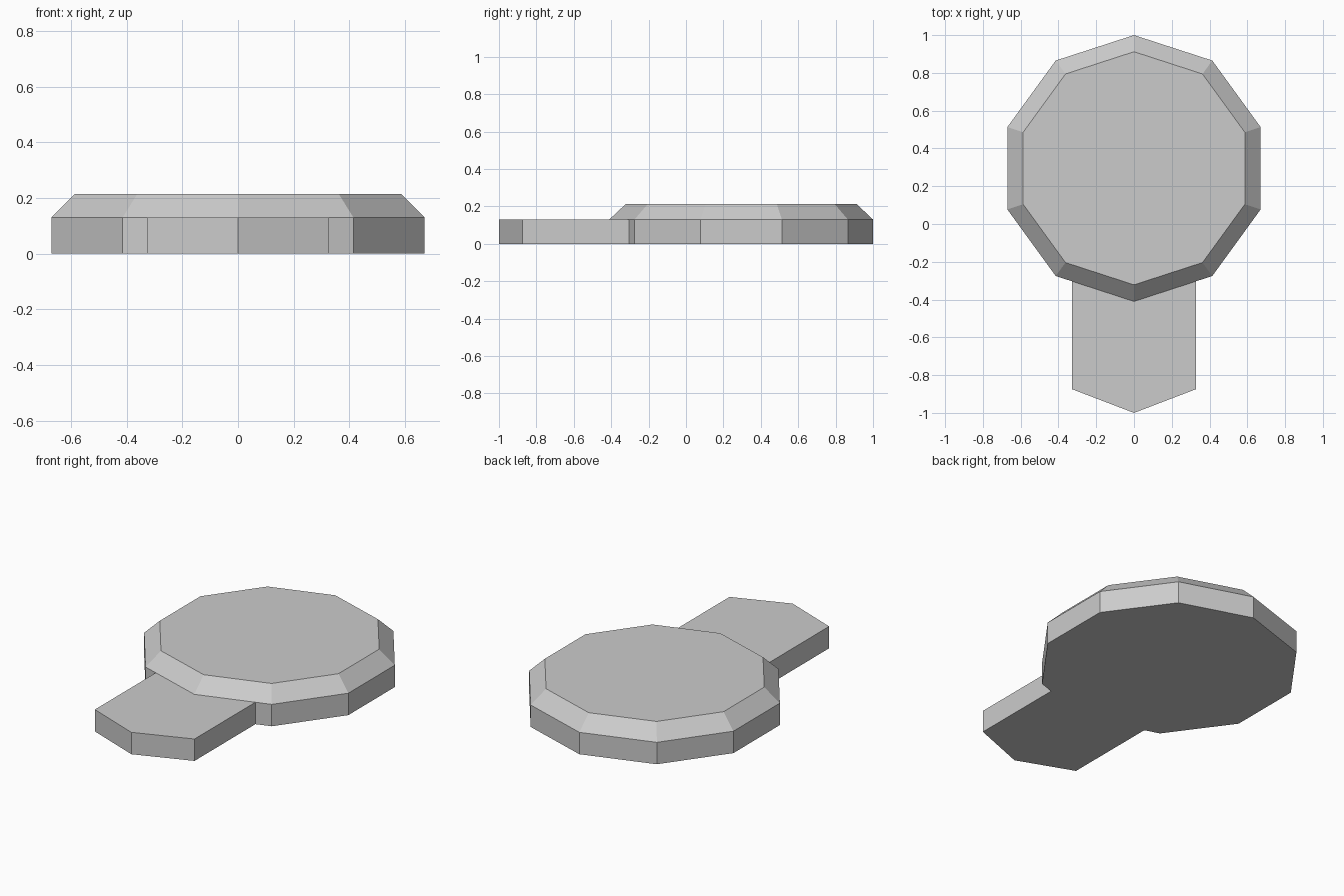
import bpy
import bmesh
from math import sin, cos, tau, radians

cube = bpy.data.objects.get("Cube")
if cube:
    bpy.data.objects.remove(cube, do_unlink=True)

SIDES = 10
CENTRE_Y = 0.295
RADIUS, TOP_RADIUS = 0.705, 0.617
RIM_Z, TOP_Z = 0.13, 0.213

grey = bpy.data.materials.new("plain grey")
grey.use_nodes = True
colour = (0.6, 0.6, 0.6, 1)
grey.diffuse_color = colour
grey.node_tree.nodes["Principled BSDF"].inputs["Base Color"].default_value = colour


def loft(name, rings):
    """Solid skinned through matching rings of points, capped at both ends."""
    bm = bmesh.new()
    loops = [[bm.verts.new(p) for p in ring] for ring in rings]
    for low, high in zip(loops, loops[1:]):
        for i in range(len(low)):
            j = (i + 1) % len(low)
            bm.faces.new((low[i], low[j], high[j], high[i]))
    bm.faces.new(loops[0][::-1])
    bm.faces.new(loops[-1])
    bmesh.ops.recalc_face_normals(bm, faces=bm.faces[:])
    mesh = bpy.data.meshes.new(name)
    bm.to_mesh(mesh)
    bm.free()
    mesh.materials.append(grey)
    obj = bpy.data.objects.new(name, mesh)
    bpy.context.collection.objects.link(obj)
    return obj


def decagon(radius, z):
    return [(radius * sin(-tau * i / SIDES),
             CENTRE_Y + radius * cos(tau * i / SIDES), z) for i in range(SIDES)]


# Ten-sided disc with a chamfered upper rim
loft("disc", [decagon(RADIUS, 0), decagon(RADIUS, RIM_Z), decagon(TOP_RADIUS, TOP_Z)])

# Pointed tab whose back edge fits against the two front sides of the disc
half = 0.327
front_y = CENTRE_Y - RADIUS
join_y = front_y + half * sin(radians(18)) / cos(radians(18))
outline = [(0, -1), (half, -0.875), (half, join_y),
           (0, front_y), (-half, join_y), (-half, -0.875)]
loft("front_tab", [[(x, y, z) for x, y in outline] for z in (0, RIM_Z)])
